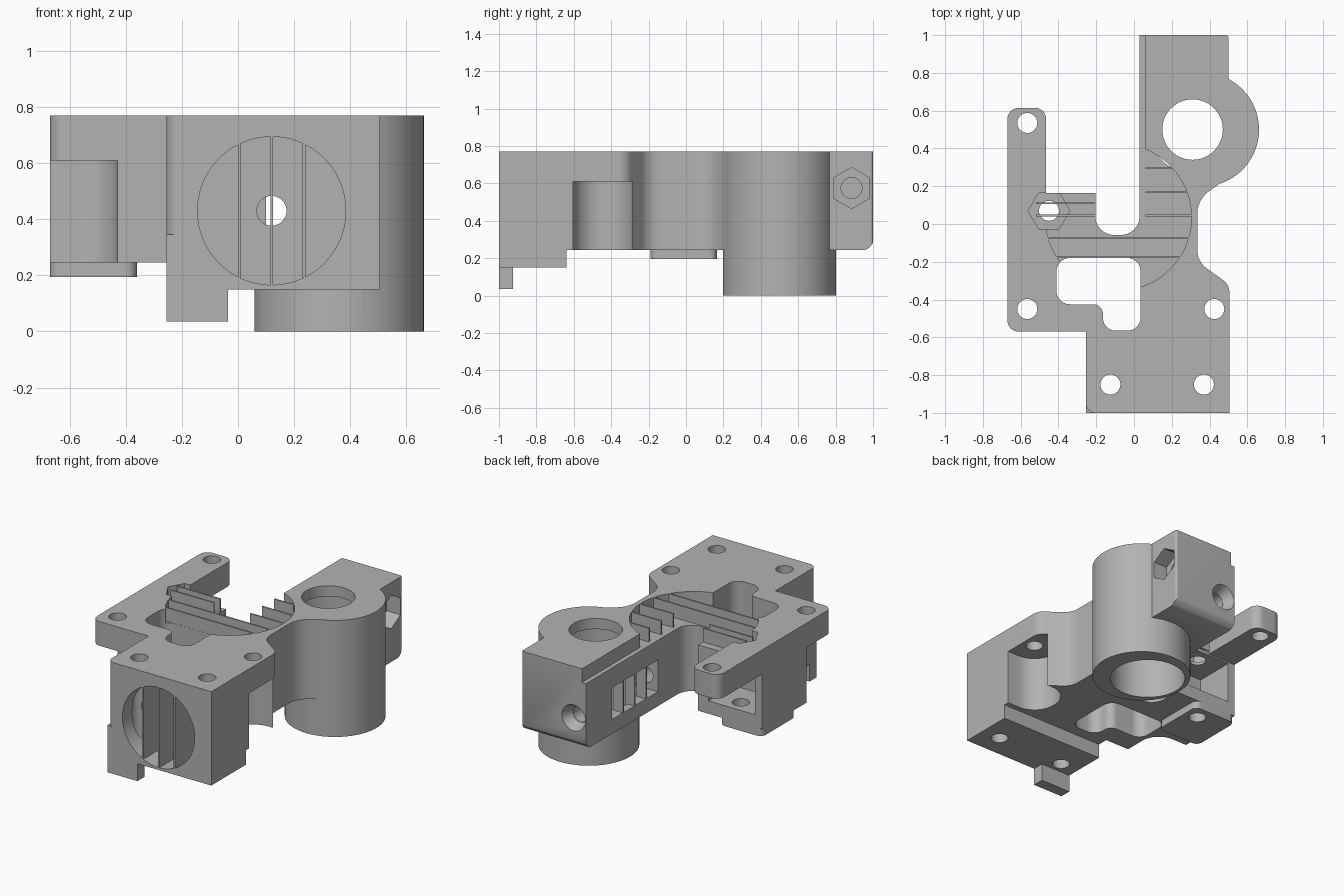
import bpy, bmesh, math
from mathutils import Vector, Matrix

cube = bpy.data.objects.get("Cube")
if cube:
    bpy.data.objects.remove(cube)

grey = bpy.data.materials.new("plain grey")
grey.use_nodes = True
colour = (0.45, 0.45, 0.45, 1)
grey.diffuse_color = colour
grey.node_tree.nodes["Principled BSDF"].inputs["Base Color"].default_value = colour

TOP, BASE, LEDGE = 0.77, 0.245, 0.68


def finish(name, bm):
    bmesh.ops.recalc_face_normals(bm, faces=bm.faces)
    mesh = bpy.data.meshes.new(name)
    bm.to_mesh(mesh)
    bm.free()
    mesh.materials.append(grey)
    obj = bpy.data.objects.new(name, mesh)
    bpy.context.collection.objects.link(obj)
    return obj


def rounded(points):
    """Outline from (x, y, corner radius) points."""
    out = []
    for i, (x, y, r) in enumerate(points):
        p = Vector((x, y))
        if not r:
            out.append(p)
            continue
        a = (Vector(points[i - 1][:2]) - p).normalized()
        b = (Vector(points[(i + 1) % len(points)][:2]) - p).normalized()
        half = a.angle(b) / 2
        centre = p + (a + b).normalized() * (r / math.sin(half))
        start = p + a * (r / math.tan(half)) - centre
        end = p + b * (r / math.tan(half)) - centre
        sweep = math.atan2(start.x * end.y - start.y * end.x, start.dot(end))
        for k in range(11):
            out.append(centre + Matrix.Rotation(sweep * k / 10, 2) @ start)
    return out


def prism(name, points, z0, z1):
    bm = bmesh.new()
    face = bm.faces.new([bm.verts.new((p.x, p.y, z0)) for p in rounded(points)])
    top = bmesh.ops.extrude_face_region(bm, geom=[face])["geom"]
    bmesh.ops.translate(bm, vec=(0, 0, z1 - z0),
                        verts=[v for v in top if isinstance(v, bmesh.types.BMVert)])
    return finish(name, bm)


def box(name, x0, x1, y0, y1, z0, z1, r=0):
    return prism(name, [(x0, y0, r), (x1, y0, r), (x1, y1, r), (x0, y1, r)], z0, z1)


def rod(name, start, end, radius, sides=64, turn=0, radius2=None):
    a, b = Vector(start), Vector(end)
    bm = bmesh.new()
    bmesh.ops.create_cone(bm, cap_ends=True, segments=sides, radius1=radius,
                          radius2=radius2 or radius, depth=(b - a).length)
    spin = (b - a).to_track_quat("Z", "Y").to_matrix().to_4x4() @ Matrix.Rotation(turn, 4, "Z")
    bmesh.ops.transform(bm, matrix=Matrix.Translation((a + b) / 2) @ spin, verts=bm.verts)
    return finish(name, bm)


def combine(target, operation, others):
    for other in others:
        mod = target.modifiers.new("bool", "BOOLEAN")
        mod.operation, mod.solver, mod.object = operation, "EXACT", other
    deps = bpy.context.evaluated_depsgraph_get()
    mesh = bpy.data.meshes.new_from_object(target.evaluated_get(deps))
    target.modifiers.clear()
    target.data = mesh
    for other in others:
        bpy.data.objects.remove(other)


# Main plate outline with the open slot at the back
body = prism("carriage_body", [
    (-.67, -.57, .06), (-.255, -.57, 0), (-.255, -1, .05), (.505, -1, 0),
    (.505, -.32, .08), (.335, -.2, .12), (.335, .13, .15), (.52, .26, 0),
    (.5, .77, 0), (.5, 1, .015), (.03, 1, 0), (.03, -.058, .1),
    (-.205, -.058, .1), (-.205, .165, 0), (-.465, .165, 0), (-.465, .615, .06),
    (-.67, .615, .06)], BASE, TOP)

combine(body, "UNION", [
    rod("tube", (.36, .5, 0), (.36, .5, TOP), .302, 96),
    box("front_block", -.255, .505, -1, -.64, .15, BASE + .1),
    box("nut_pad", -.67, -.36, -.19, .165, .195, BASE + .1, .04),
    box("front_tab", -.255, -.035, -1, -.925, .035, .3),
])

cuts = [
    # Underside of the arm and the top step
    box("arm_cut", -.8, -.4, .165, .8, .1, .61),
    box("step_cut", -.1, .06, .3, 1.1, LEDGE, 1),
    # Bore and filament path
    rod("bore", (.31, .5, -.1), (.31, .5, .7), .23, 96),
    rod("bore_lip", (.31, .5, .6), (.31, .5, 1), .16, 96),
    rod("filament_path", (.12, -1.1, .43), (.12, 1.1, .43), .053, 32),
    rod("back_counterbore", (.12, .93, .43), (.12, 1.01, .43), .055, 48, 0, .09),
    # Recesses in the top and the front
    rod("top_recess", (-.083, .035, LEDGE), (-.083, .035, 1), .387, 96),
    rod("front_recess", (.12, -1.1, .43), (.12, -.68, .43), .264, 96),
    # Window hole through the plate
    prism("plate_window", [(-.41, -.18, .07), (.035, -.18, .07), (.035, -.565, .07),
                           (-.165, -.565, .07), (-.165, -.425, .05), (-.41, -.425, .07)], 0, 1),
    # Side window into the bore
    box("side_window", -.1, .2, .25, .73, .34, .55),
    # Nut traps with their screw holes
    rod("left_nut", (-.45, .07, .62), (-.45, .07, 1), .11, 6, math.pi / 2),
    rod("left_hole", (-.45, .07, 0), (-.45, .07, 1), .053, 32),
    box("left_cavity", -.62, -.28, -.1, .3, .33, .6),
    rod("side_nut", (.4, .885, .575), (.6, .885, .575), .11, 6),
    rod("side_hole", (.15, .885, .575), (.6, .885, .575), .056, 32),
]
for x, y in [(-.565, -.45), (.425, -.45), (-.125, -.85), (.37, -.85), (-.565, .535)]:
    cuts.append(rod("screw_hole", (x, y, 0), (x, y, 1), .053, 32))

# Screw head pockets open to the outside
cuts.append(prism("right_pocket", [(.27, -.605, .15), (.7, -.605, 0),
                                   (.7, -.285, 0), (.27, -.285, .15)], .1, .61))
cuts.append(prism("left_pocket", [(-.8, -.8, 0), (-.43, -.8, 0), (-.43, -.3, .13),
                                  (-.8, -.3, 0)], .1, .61))

# Rounded lower back edge
edge = [(.92 + .09 * math.sin(a), .325 - .09 * math.cos(a))
        for a in [math.pi / 2 * k / 8 for k in range(9)]]
bm = bmesh.new()
ring = [(1.1, .1), (.92, .1)] + edge + [(1.1, .325)]
face = bm.faces.new([bm.verts.new((-.1, y, z)) for y, z in ring])
side = bmesh.ops.extrude_face_region(bm, geom=[face])["geom"]
bmesh.ops.translate(bm, vec=(.8, 0, 0), verts=[v for v in side if isinstance(v, bmesh.types.BMVert)])
cuts.append(finish("edge_cut", bm))

combine(body, "DIFFERENCE", cuts)

# Thin support ribs in the front recess
for x in (.005, .12, .235):
    h = math.sqrt(.264 ** 2 - (x - .12) ** 2)
    box("front_rib", x - .005, x + .005, -1, -.67, .43 - h, .43 + h)

# Thin support ribs in the top recess
for y in (.295, .168, .045, -.075, -.174):
    h = math.sqrt(.387 ** 2 - (y - .035) ** 2)
    left = .06 if y > 0 else -.083 - h
    box("top_rib", left, -.083 + h, y - .005, y + .005, LEDGE - .01, TOP)
for y in (.045, .11):
    box("nut_rib", -.52, -.205, y - .005, y + .005, LEDGE - .01, TOP)

# Thin ribs in the side window
for k in range(1, 4):
    y = .25 + .12 * k
    box("window_rib", .03, .1, y - .006, y + .006, .33, .56)

# Smooth curved walls, crisp edges
bpy.ops.object.select_all(action="DESELECT")
body.select_set(True)
bpy.context.view_layer.objects.active = body
bpy.ops.object.shade_smooth_by_angle(angle=math.radians(30))
